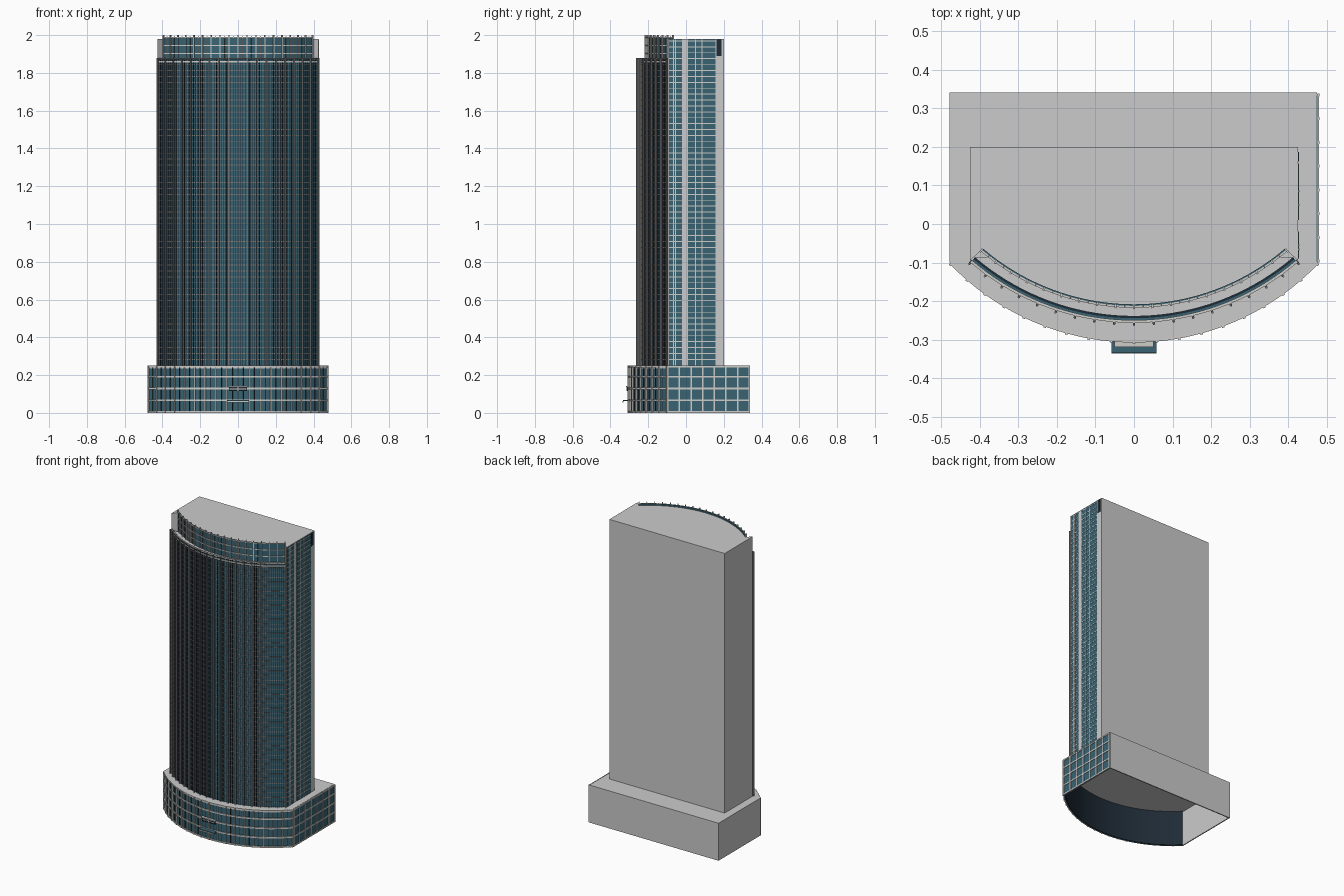
import bpy, bmesh
from math import sin, cos, radians

cube = bpy.data.objects.get("Cube")
if cube:
    bpy.data.objects.remove(cube, do_unlink=True)


def material(name, rgb):
    m = bpy.data.materials.new(name)
    m.use_nodes = True
    m.diffuse_color = (*rgb, 1)
    m.node_tree.nodes["Principled BSDF"].inputs["Base Color"].default_value = (*rgb, 1)
    return m


WALL = material("pale grey wall", (0.6, 0.6, 0.6))
FRAME = material("light frame", (0.62, 0.61, 0.59))
GLASS = material("teal glass", (0.04, 0.125, 0.17))
NAVY = material("dark navy", (0.013, 0.024, 0.037))
FIN = material("dark grey fin", (0.10, 0.10, 0.10))
BAND = material("warm grey band", (0.23, 0.21, 0.19))


def part(name, mat, prisms):
    """One object made of upright prisms: (outline, bottom, top)."""
    bm = bmesh.new()
    for outline, z0, z1 in prisms:
        low = [bm.verts.new((x, y, z0)) for x, y in outline]
        high = [bm.verts.new((x, y, z1)) for x, y in outline]
        bm.faces.new(low[::-1])
        bm.faces.new(high)
        for i in range(len(low)):
            j = (i + 1) % len(low)
            bm.faces.new((low[i], low[j], high[j], high[i]))
    bmesh.ops.recalc_face_normals(bm, faces=bm.faces)
    mesh = bpy.data.meshes.new(name)
    bm.to_mesh(mesh)
    bm.free()
    mesh.materials.append(mat)
    obj = bpy.data.objects.new(name, mesh)
    bpy.context.scene.collection.objects.link(obj)
    return obj


def rect(x0, x1, y0, y1):
    return [(x0, y0), (x1, y0), (x1, y1), (x0, y1)]


class Arc:
    """A facade curved in plan, bulging toward the front."""

    def __init__(self, centre, half_degrees, bays=18):
        self.cy, self.half, self.bays = centre, radians(half_degrees), bays

    def point(self, r, a):
        return (r * sin(a), self.cy - r * cos(a))

    def line(self, r):
        n = self.bays * 2
        return [self.point(r, self.half * (2 * i / n - 1)) for i in range(n + 1)]

    def band(self, r0, r1):
        return self.line(r1) + self.line(r0)[::-1]

    def posts(self, r0, r1, width, shift=0.0):
        """Radial post outlines, one per bay line; shift 0.5 is mid bay."""
        count = self.bays + 1 if shift == 0 else self.bays
        result = []
        for i in range(count):
            a = self.half * (2 * (i + shift) / self.bays - 1)
            w0, w1 = width / r0 / 2, width / r1 / 2
            result.append([self.point(r0, a - w0), self.point(r1, a - w1),
                           self.point(r1, a + w1), self.point(r0, a + w0)])
        return result


podium = Arc(0.354, 46)
tower = Arc(0.396, 40.5)
crown = Arc(0.394, 40.5)
BASE_TOP, STEP, ROOF, TOP = 0.25, 1.87, 1.98, 2.0

# Hollow podium: roof slab and plain back and left walls
part("podium_roof", WALL, [
    (podium.line(0.656) + [(0.473, 0.34), (-0.473, 0.34)], 0.235, BASE_TOP)])
part("podium_back_wall", WALL, [(rect(-0.476, 0.474, 0.333, 0.34), 0, BASE_TOP)])
part("podium_left_wall", WALL, [(rect(-0.478, -0.471, -0.1, 0.34), 0, BASE_TOP)])
part("podium_right_wall", WALL, [(rect(0.468, 0.473, -0.1, 0.336), 0, BASE_TOP)])

# Podium glazing and frame grid
part("podium_front_glass", GLASS, [(podium.band(0.650, 0.655), 0, 0.245)])
part("podium_front_lining", NAVY, [(podium.band(0.646, 0.650), 0, 0.235)])
part("podium_right_glass", GLASS, [(rect(0.473, 0.476, -0.1, 0.337), 0, 0.247)])
rows = [0.0, 0.063, 0.125, 0.187, 0.241]
part("podium_front_rails", FRAME,
     [(podium.band(0.654, 0.661), z, z + 0.009) for z in rows])
part("podium_front_posts", FRAME,
     [(p, 0, BASE_TOP) for p in podium.posts(0.654, 0.664, 0.007)])
part("podium_front_mullions", NAVY,
     [(p, 0, BASE_TOP) for p in podium.posts(0.654, 0.658, 0.003, 0.5)])
part("podium_right_rails", FRAME,
     [(rect(0.475, 0.479, -0.1, 0.338), z, z + 0.009) for z in rows])
part("podium_right_posts", FRAME,
     [(rect(0.475, 0.480, y - 0.004, y + 0.004), 0, BASE_TOP)
      for y in [-0.096 + 0.0615 * i for i in range(8)]])

# Entrance canopy and the panel above it
part("canopy", GLASS, [(rect(-0.058, 0.058, -0.334, -0.296), 0.064, 0.069)])
part("canopy_edges", FRAME,
     [(rect(-0.058, 0.058, -0.335, -0.330), 0.056, 0.063)])
part("entrance_panel", NAVY, [(rect(-0.048, 0.048, -0.313, -0.298), 0.115, 0.138)])
part("entrance_panel_frame", FRAME,
     [(rect(-0.05, 0.05, -0.318, -0.298), 0.138, 0.142),
      (rect(-0.048, 0.048, -0.314, -0.3), 0.125, 0.128),
      (rect(-0.002, 0.002, -0.314, -0.3), 0.115, 0.138)])

# Tower body, with its curved upper front set back
part("tower_body", WALL, [
    (crown.line(0.602)[::-1] + [(-0.425, -0.095), (-0.425, 0.2),
                                (0.425, 0.2), (0.425, -0.095)], BASE_TOP, ROOF)])
part("front_bay", WALL, [(tower.line(0.634), BASE_TOP, STEP - 0.005)])

# Curved curtain wall of the tower
floor = 0.0312
floors = [BASE_TOP + floor * i for i in range(1, 52)]
part("tower_glass", GLASS, [(tower.band(0.640, 0.646), BASE_TOP, STEP)])
part("tower_glass_backing", NAVY, [(tower.band(0.634, 0.640), BASE_TOP, STEP - 0.003)])
part("tower_floor_bands", BAND,
     [(tower.band(0.645, 0.649), z, z + 0.004) for z in floors])
part("tower_fins", FIN,
     [(p, BASE_TOP, STEP + 0.008) for p in tower.posts(0.645, 0.658, 0.006)])
part("tower_fin_caps", FRAME,
     [(p, BASE_TOP, STEP + 0.008) for p in tower.posts(0.658, 0.660, 0.004)])
part("tower_mullions", NAVY,
     [(p, BASE_TOP, STEP) for s in (0.25, 0.5, 0.75)
      for p in tower.posts(0.645, 0.650, 0.003, s)])
part("tower_top_rails", FRAME,
     [(tower.band(0.645, 0.652), z, z + 0.007) for z in (1.855, 1.873)])

# Crown: set-back glazed screen rising above the roof
part("crown_glass", GLASS, [(crown.band(0.602, 0.607), STEP - 0.01, 1.99)])
part("crown_rails", FRAME,
     [(crown.band(0.606, 0.611), z, z + 0.005) for z in (1.90, 1.943, 1.986)])
part("crown_posts", FRAME,
     [(p, STEP - 0.01, TOP) for p in crown.posts(0.603, 0.614, 0.005)])
part("crown_mullions", FIN,
     [(p, STEP - 0.01, 1.992) for p in crown.posts(0.603, 0.610, 0.003, 0.5)])

# Glazed strips on the right side of the tower
strips = [(-0.09, -0.02), (0.01, 0.157)]
part("side_glass", GLASS,
     [(rect(0.42, 0.4265, a, b), BASE_TOP, ROOF - 0.003) for a, b in strips])
part("side_floor_lines", FRAME,
     [(rect(0.424, 0.428, a, b), z, z + 0.0045)
      for a, b in strips for z in floors + [1.873, 1.904, 1.935, 1.966]])
part("side_mullions", FRAME,
     [(rect(0.424, 0.4285, y - 0.002, y + 0.002), BASE_TOP, ROOF - 0.003)
      for y in (-0.066, -0.055, 0.05, 0.085)])
part("side_vent", NAVY, [(rect(0.42, 0.427, 0.162, 0.187), 1.89, 1.977)])
